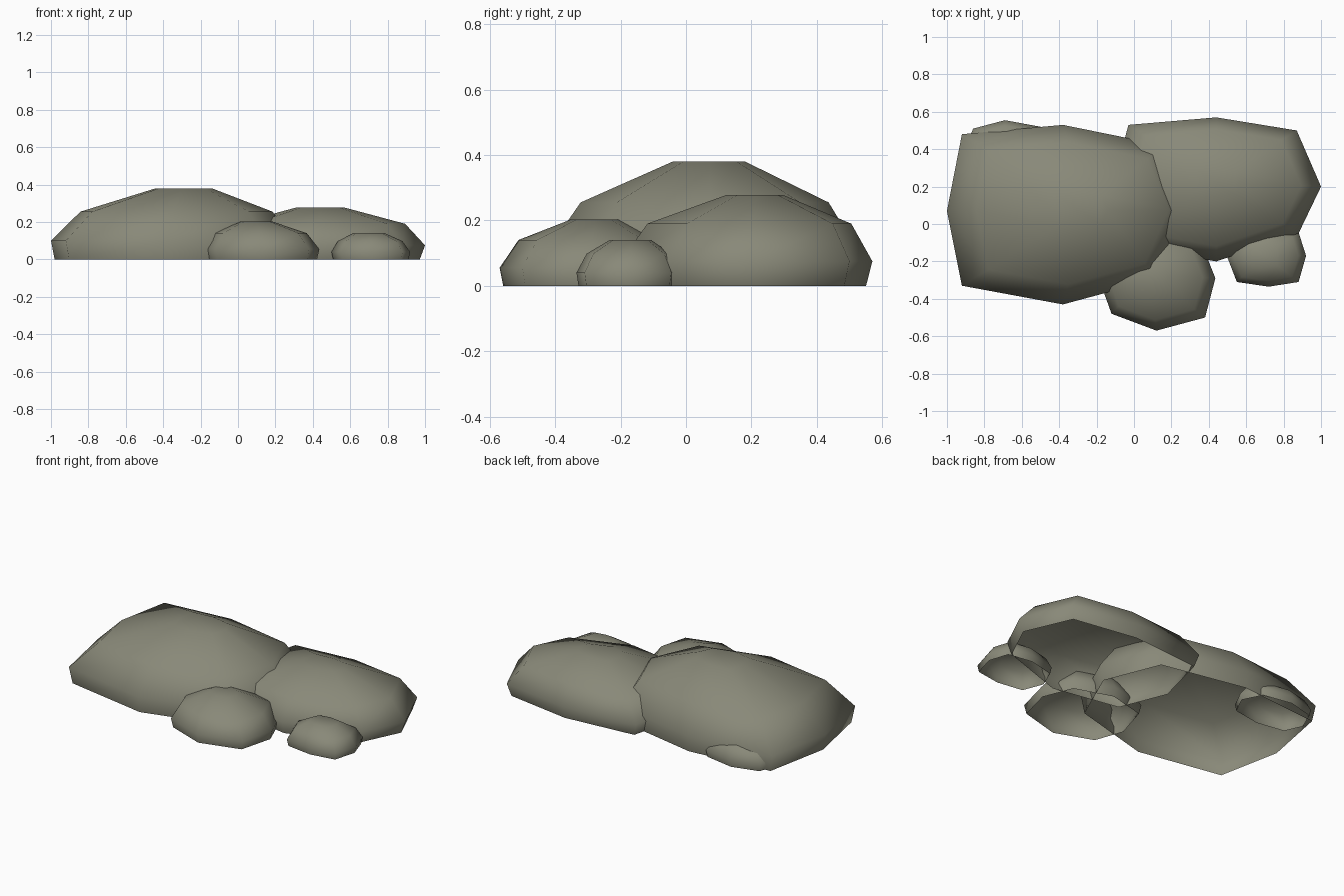
import bpy, bmesh, math

if "Cube" in bpy.data.objects:
    bpy.data.objects.remove(bpy.data.objects["Cube"])

stone = bpy.data.materials.new("olive grey stone")
stone.diffuse_color = (0.25, 0.25, 0.19, 1)
stone.use_nodes = True
stone.node_tree.nodes["Principled BSDF"].inputs["Base Color"].default_value = stone.diffuse_color


def rock(name, outline, heights, scales, crown):
    """Open-bottomed boulder: an eight-point outline lofted up to a small flat crown."""
    n = len(outline)
    cx = (min(p[0] for p in outline) + max(p[0] for p in outline)) / 2
    cy = (min(p[1] for p in outline) + max(p[1] for p in outline)) / 2
    bm = bmesh.new()
    rings = []
    for i, (z, s) in enumerate(zip(heights, scales)):
        # the upper rings drift towards the crown centre
        t = (0, 0, 0.35, 1)[i]
        ox, oy = cx + (crown[0] - cx) * t, cy + (crown[1] - cy) * t
        rings.append([bm.verts.new((ox + (x - cx) * s, oy + (y - cy) * s, z))
                      for x, y in outline])
    for a, b in zip(rings, rings[1:]):
        for i in range(n):
            j = (i + 1) % n
            bm.faces.new((a[i], a[j], b[j], b[i]))
    bm.faces.new(rings[-1])
    mesh = bpy.data.meshes.new(name)
    bm.to_mesh(mesh)
    bm.free()
    mesh.materials.append(stone)
    for p in mesh.polygons:
        p.use_smooth = True
    obj = bpy.data.objects.new(name, mesh)
    bpy.context.collection.objects.link(obj)


# Outlines run counter-clockwise from the east point
rock("large_left_rock",
     [(.30, .07), (.16, .42), (-.38, .53), (-.92, .48),
      (-1, .07), (-.92, -.33), (-.38, -.43), (.14, -.29)],
     (0, .10, .255, .38), (.97, 1, .79, .23), (-.29, .07))

rock("large_right_rock",
     [(1, .2), (.87, .50), (.44, .57), (-.03, .53),
      (-.12, .18), (0, -.12), (.44, -.2), (.88, -.05)],
     (0, .075, .19, .277), (.95, 1, .81, .23), (.44, .21))

rock("front_middle_rock",
     [(.435, -.29), (.36, -.10), (.12, -.02), (-.12, -.08),
      (-.185, -.3), (-.12, -.48), (.12, -.57), (.38, -.50)],
     (0, .055, .14, .203), (.96, 1, .81, .26), (.1, -.28))

rock("front_right_small_rock",
     [(.92, -.17), (.88, -.045), (.72, -.02), (.55, -.06),
      (.5, -.18), (.55, -.31), (.72, -.335), (.88, -.31)],
     (0, .04, .098, .14), (.96, 1, .82, .4), (.70, -.17))

rock("back_left_small_rock",
     [(-.44, .40), (-.5, .52), (-.69, .555), (-.86, .51),
      (-.91, .39), (-.86, .28), (-.68, .25), (-.5, .28)],
     (0, .04, .095, .135), (.96, 1, .82, .35), (-.68, .40))
